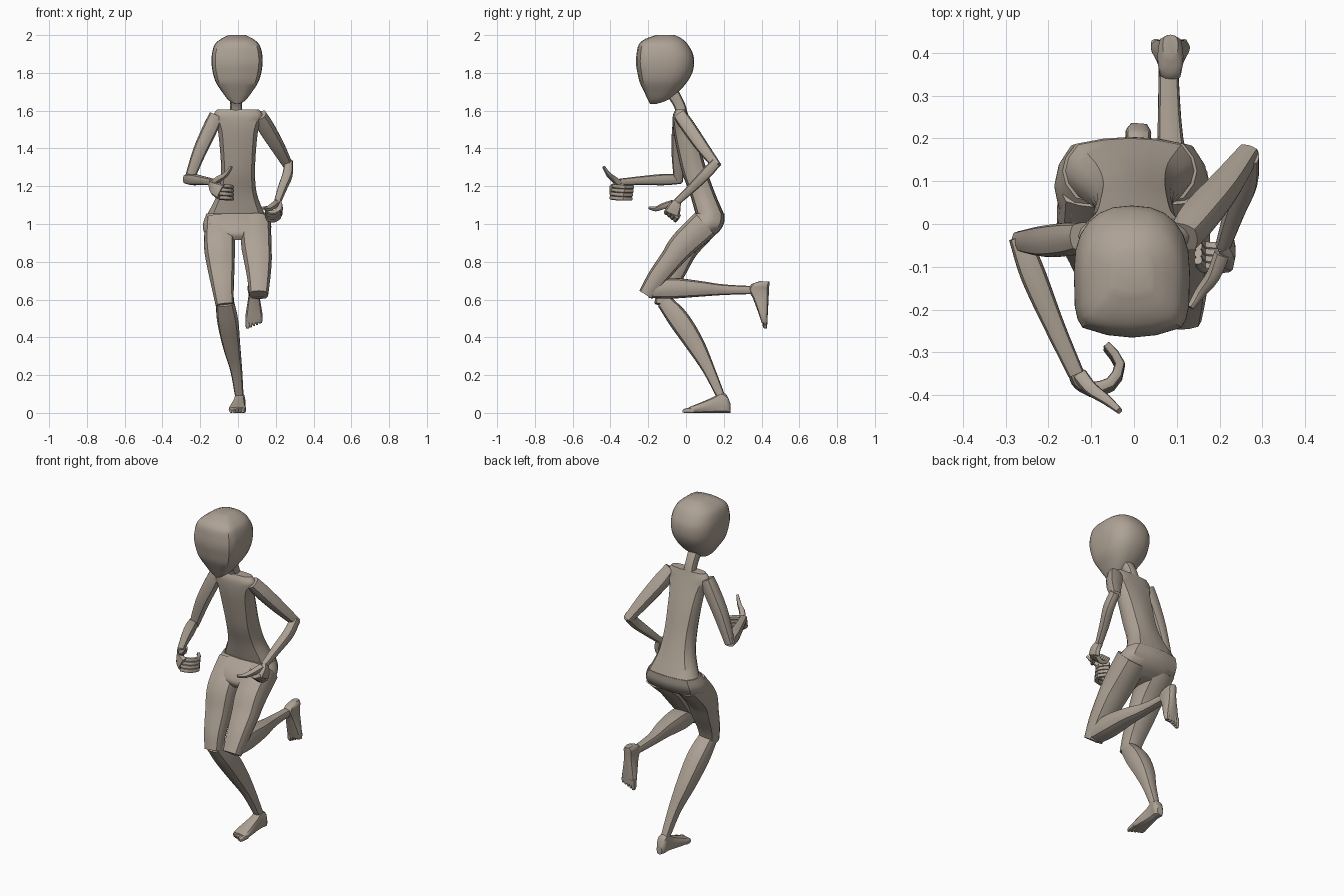
import bpy
import bmesh
import math
from mathutils import Vector, Matrix

if "Cube" in bpy.data.objects:
    bpy.data.objects.remove(bpy.data.objects["Cube"])

clay = bpy.data.materials.new("warm grey clay")
clay.use_nodes = True
colour = (0.42, 0.36, 0.30, 1)
clay.diffuse_color = colour
clay.node_tree.nodes["Principled BSDF"].inputs["Base Color"].default_value = colour


def box_section(c=0.8, n=4):
    """Square outline with four bulged sides and clear corners."""
    pts = []
    for k in range(4):
        turn = Matrix.Rotation(k * math.pi / 2, 2)
        for i in range(n):
            t = 2 * i / n - 1
            pts.append(turn @ Vector((-t * c, 1 - (1 - c) * t * t)))
    return pts


def head_section():
    """Flat face at the front with crisp corners, rounded back."""
    pts = [Vector((0.85 * t, -1 + 0.15 * t * t)) for t in (-1, -0.5, 0, 0.5)]
    n = 18
    for i in range(n + 1):
        a = math.radians(-45 + 270 * i / n)
        e = 2 / (4.3 if math.sin(a) < 0 else 2.4)
        x, y = math.cos(a), math.sin(a)
        pts.append(Vector((math.copysign(abs(x) ** e, x), math.copysign(abs(y) ** e, y))))
    return pts[:-1]


def smooth_rows(rows, steps):
    """Catmull-Rom interpolation between the given stations."""
    rows = [Vector(r) for r in rows]
    out = []
    for i in range(len(rows) - 1):
        b, c = rows[i], rows[i + 1]
        a = rows[i - 1] if i else 2 * b - c
        d = rows[i + 2] if i + 2 < len(rows) else 2 * c - b
        for s in range(steps):
            t = s / steps
            out.append(0.5 * (2 * b + (c - a) * t + (2 * a - 5 * b + 4 * c - d) * t * t
                              + (3 * b - a - 3 * c + d) * t ** 3))
    return out + [rows[-1]]


def loft(name, rows, side=(1, 0, 0), normal=None, section=None, steps=4, matrix=None):
    """Skin along stations of x, y, z, half width on the side axis, half depth."""
    section = section or box_section()
    rows = smooth_rows(rows, steps)
    bm = bmesh.new()
    rings = []
    for i, r in enumerate(rows):
        p = Vector(r[:3])
        ahead, behind = rows[min(i + 1, len(rows) - 1)], rows[max(i - 1, 0)]
        t = Vector(normal) if normal else (Vector(ahead[:3]) - Vector(behind[:3])).normalized()
        u = Vector(side)
        u = (u - t * u.dot(t)).normalized()
        v = t.cross(u)
        rings.append([bm.verts.new(p + u * q.x * r[3] + v * q.y * r[4]) for q in section])
    n = len(section)
    for a, b in zip(rings, rings[1:]):
        for i in range(n):
            bm.faces.new((a[i], a[(i + 1) % n], b[(i + 1) % n], b[i]))
    bm.faces.new(rings[0])
    bm.faces.new(rings[-1])
    bmesh.ops.recalc_face_normals(bm, faces=bm.faces)
    mesh = bpy.data.meshes.new(name)
    bm.to_mesh(mesh)
    bm.free()
    ob = bpy.data.objects.new(name, mesh)
    bpy.context.collection.objects.link(ob)
    mesh.materials.append(clay)
    if matrix:
        ob.matrix_world = matrix
    bpy.ops.object.select_all(action="DESELECT")
    ob.select_set(True)
    bpy.context.view_layer.objects.active = ob
    bpy.ops.object.shade_smooth_by_angle(angle=math.radians(38))
    return ob


def stack(name, rows, section=None):
    """Level slices of height, centre x, half width, front y, back y."""
    loft(name, [(x, (f + b) / 2, z, w, (b - f) / 2) for z, x, w, f, b in rows],
         normal=(0, 0, 1), section=section)


# Head and neck
stack("head", [(1.635, -.005, .012, -.19, -.16), (1.655, -.005, .045, -.2, -.10),
               (1.70, -.005, .08, -.222, -.04), (1.75, -.005, .112, -.245, .005),
               (1.80, -.005, .128, -.257, .033), (1.85, -.005, .135, -.265, .043),
               (1.90, -.005, .133, -.262, .037), (1.95, -.005, .118, -.25, .01),
               (1.98, -.005, .085, -.215, -.02), (2.0, -.005, .045, -.16, -.06)],
      head_section())
loft("neck", [(-.01, -.02, 1.57, .034, .032), (-.01, -.035, 1.63, .031, .03),
              (-.01, -.08, 1.71, .034, .034)])

# Torso and pelvis
stack("torso", [(1.055, -.01, .15, .05, .2), (1.16, -.005, .105, .02, .155),
                (1.27, 0, .09, -.02, .115), (1.4, 0, .096, -.05, .075),
                (1.5, 0, .108, -.068, .04), (1.57, 0, .132, -.07, .015),
                (1.607, 0, .11, -.055, .003)])
stack("pelvis", [(1.055, -.01, .157, .045, .203), (1.0, -.005, .18, -.01, .2),
                 (.95, -.005, .172, -.035, .165), (.915, -.005, .13, -.02, .1)])

# Legs: the right one stands, the left one is folded back
loft("left_thigh", [(.095, .1, 1.0, .08, .08), (.097, -.017, .89, .08, .072),
                    (.105, -.08, .81, .074, .06), (.11, -.15, .72, .062, .052),
                    (.11, -.213, .625, .05, .04)])
loft("left_shin", [(.11, -.2, .65, .048, .042), (.105, -.08, .66, .055, .055),
                   (.1, .07, .657, .044, .042), (.085, .2, .652, .03, .028),
                   (.08, .38, .65, .022, .02)])
loft("right_thigh", [(-.095, .1, 1.0, .08, .08), (-.098, 0, .88, .082, .072),
                     (-.09, -.05, .77, .072, .06), (-.08, -.10, .66, .058, .05),
                     (-.07, -.125, .57, .048, .044)])
loft("right_shin", [(-.07, -.115, .59, .048, .042), (-.055, -.035, .49, .056, .056),
                    (-.035, .05, .36, .047, .049), (-.01, .12, .23, .032, .033),
                    (.008, .188, .08, .022, .022)])


def foot(name, inner, matrix):
    """Foot lying along -y from the heel, toes stepping back from the big toe."""
    body = [(0, .018, .05), (.02, .03, .095), (.05, .028, .108), (.09, .031, .085),
            (.15, .041, .058), (.19, .046, .042), (.22, .042, .03)]
    loft(name, [(0, -d, h / 2, w, h / 2) for d, w, h in body],
         normal=(0, -1, 0), matrix=matrix)
    for i in range(5):
        x = inner * (.034 - .0165 * i)
        r = .0115 if i == 0 else .008
        end = .25 - .007 * i
        loft(f"{name}_toe_{i + 1}", [(x, -.19, .014, r, .014), (x, -end + .015, .012, r, .012),
                                     (x, -end, .009, r * .6, .007)],
             normal=(0, -1, 0), steps=2, matrix=matrix)


foot("right_foot", 1, Matrix.Translation((.012, .235, 0)) @ Matrix.Rotation(-.08, 4, "Z"))
foot("left_foot", -1, Matrix.Translation((.085, .442, .695))
     @ Matrix.Rotation(math.radians(87), 4, "X"))

# Arms
loft("right_upper_arm", [(-.115, -.03, 1.575, .034, .038), (-.15, -.035, 1.5, .039, .04),
                         (-.205, -.04, 1.38, .037, .036), (-.262, -.04, 1.225, .024, .025)],
     side=(0, 1, 0))
loft("right_forearm", [(-.268, -.03, 1.238, .026, .025), (-.235, -.12, 1.235, .03, .03),
                       (-.185, -.24, 1.23, .023, .024), (-.135, -.35, 1.222, .018, .019)],
     side=(0, 0, 1))
loft("left_upper_arm", [(.115, -.03, 1.575, .036, .036), (.15, .015, 1.51, .043, .038),
                        (.21, .085, 1.41, .037, .034), (.268, .165, 1.305, .025, .024)])
loft("left_forearm", [(.268, .16, 1.325, .024, .027), (.262, .1, 1.26, .027, .029),
                      (.235, .03, 1.19, .024, .024), (.208, -.05, 1.115, .018, .018)])


def hand(name, palm, finger, thumb, across):
    """Fist: palm slab, four curled fingers laid side by side, free thumb."""
    across = Vector(across).normalized()
    half = (.02, .034, .042)
    loft(name + "_palm", [(*p, h, .017) for p, h in zip(palm, half)], side=across)
    for i in range(4):
        shift = across * (.021 * i - .0315)
        rows = [(*(Vector(p) + shift), .0105, r)
                for p, r in zip(finger, (.014, .013, .012, .009))]
        loft(f"{name}_finger_{i + 1}", rows, side=across, steps=2)
    loft(name + "_thumb", [(*p, r, r) for p, r in zip(thumb, (.018, .016, .012, .007))],
         side=across, steps=3)


hand("right_hand",
     [(-.14, -.34, 1.215), (-.125, -.37, 1.19), (-.09, -.39, 1.17)],
     [(-.10, -.388, 1.17), (-.055, -.375, 1.168), (-.033, -.33, 1.165), (-.065, -.285, 1.165)],
     [(-.125, -.355, 1.215), (-.10, -.385, 1.24), (-.065, -.41, 1.262), (-.034, -.436, 1.303)],
     (0, .15, 1))
hand("left_hand",
     [(.208, -.045, 1.12), (.22, -.06, 1.09), (.218, -.075, 1.055)],
     [(.218, -.072, 1.06), (.195, -.08, 1.042), (.16, -.076, 1.045), (.15, -.06, 1.07)],
     [(.205, -.07, 1.11), (.185, -.12, 1.095), (.155, -.16, 1.08), (.132, -.195, 1.086)],
     (0, .75, -.6))
